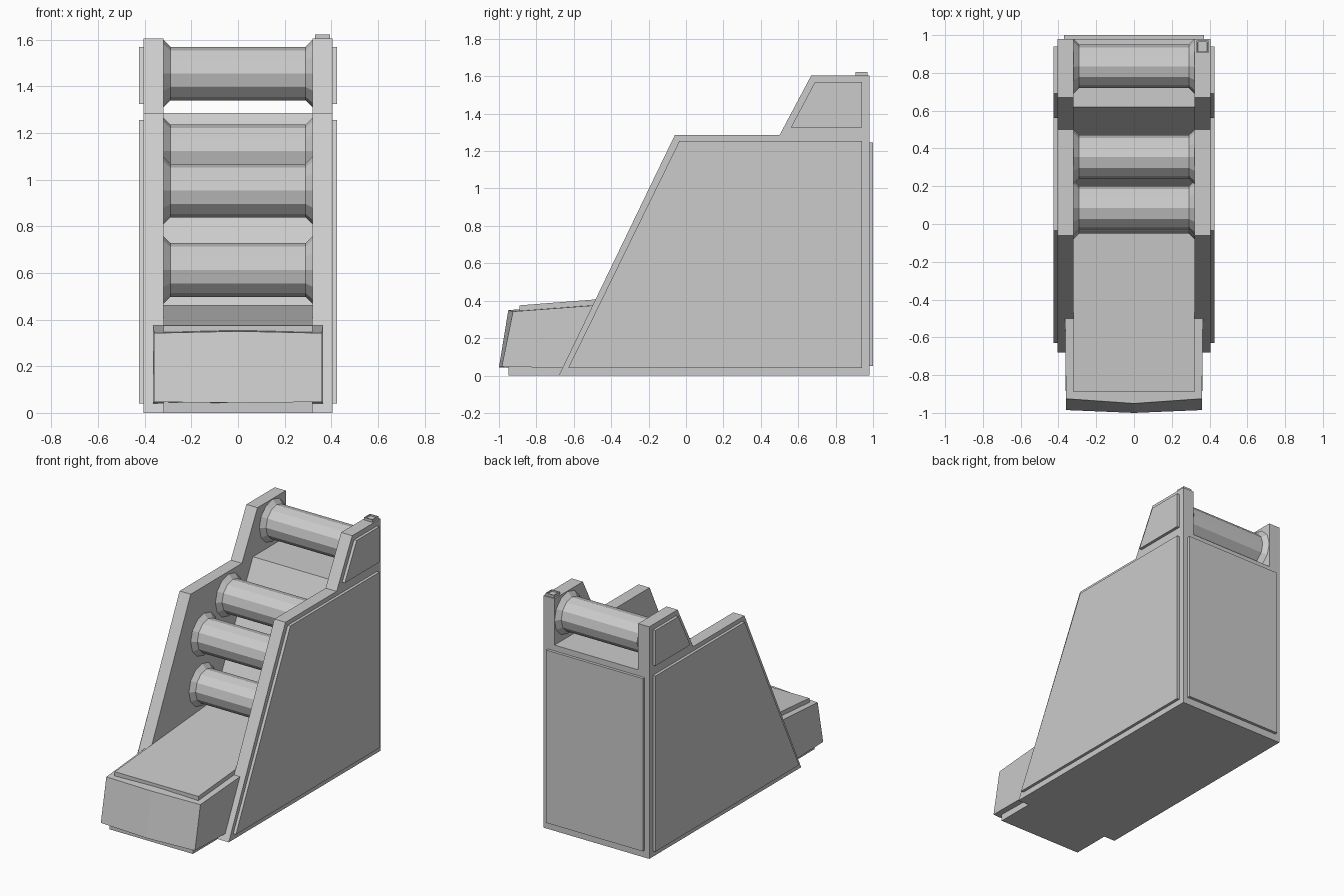
import bpy, bmesh
from math import pi, sin, cos

if "Cube" in bpy.data.objects:
    bpy.data.objects.remove(bpy.data.objects["Cube"])


def finish(bm, name):
    bmesh.ops.recalc_face_normals(bm, faces=bm.faces[:])
    me = bpy.data.meshes.new(name)
    bm.to_mesh(me)
    bm.free()
    ob = bpy.data.objects.new(name, me)
    bpy.context.collection.objects.link(ob)
    return ob


def loft(name, rings):
    """Closed solid through rings of points, capped at both ends."""
    bm = bmesh.new()
    loops = [[bm.verts.new(p) for p in ring] for ring in rings]
    n = len(loops[0])
    for a, b in zip(loops, loops[1:]):
        for i in range(n):
            j = (i + 1) % n
            bm.faces.new((a[i], a[j], b[j], b[i]))
    bm.faces.new(loops[0])
    bm.faces.new(loops[-1])
    return finish(bm, name)


def slab(name, profile, x0, x1):
    """Extrude a (y, z) profile from x0 to x1."""
    return loft(name, [[(x, y, z) for y, z in profile] for x in (x0, x1)])


def box(name, x0, x1, y0, y1, z0, z1):
    return slab(name, [(y0, z0), (y1, z0), (y1, z1), (y0, z1)], x0, x1)


def roller(name, y, z):
    """Twelve-sided drum with flared ends."""
    rings = []
    for x, r in ((-0.32, 0.145), (-0.29, 0.115), (0.29, 0.115), (0.32, 0.145)):
        rings.append([(x, y + r * cos(k * pi / 6), z + r * sin(k * pi / 6))
                      for k in range(12)])
    return loft(name, rings)


# Inner body: toe slab, sloping deck, inclined back wall, rear shelf
slab("inner_body", [(-0.95, 0), (-0.95, 0.05), (-0.89, 0.05), (-0.89, 0.375),
                    (0.20, 0.46), (0.62, 1.285), (0.98, 1.285), (0.98, 0)],
     -0.32, 0.32)

# Side walls with raised outer panels, mirrored left and right
wall = [(-0.68, 0), (-0.06, 1.285), (0.50, 1.285), (0.67, 1.605),
        (0.98, 1.605), (0.98, 0)]
lower = [(-0.63, 0.04), (-0.035, 1.255), (0.94, 1.255), (0.94, 0.04)]
upper = [(0.56, 1.325), (0.69, 1.57), (0.94, 1.57), (0.94, 1.325)]
for side, s in (("left", -1), ("right", 1)):
    slab(f"side_wall_{side}", wall, s * 0.32, s * 0.405)
    slab(f"lower_panel_{side}", lower, s * 0.40, s * 0.425)
    slab(f"upper_panel_{side}", upper, s * 0.40, s * 0.425)

# Back panel
box("back_panel", -0.37, 0.37, 0.975, 1.0, 0.05, 1.245)

# Front tray with a slightly pointed, leaning front
loft("front_tray", [
    [(-0.36, -0.985, 0.047), (0, -1.0, 0.043), (0.36, -0.985, 0.047),
     (0.365, -0.60, 0.04), (-0.365, -0.60, 0.04)],
    [(-0.36, -0.925, 0.342), (0, -0.95, 0.35), (0.36, -0.925, 0.342),
     (0.365, -0.46, 0.377), (-0.365, -0.46, 0.377)]])

# Rollers
for i, (y, z) in enumerate([(0.065, 0.613), (0.085, 0.953),
                            (0.355, 1.122), (0.835, 1.455)]):
    roller(f"roller_{i + 1}", y, z)

# Small button on the right wall with a recessed square
bm = bmesh.new()
bmesh.ops.create_cube(bm, size=1)
for v in bm.verts:
    v.co = (0.3625 + v.co.x * 0.065, 0.938 + v.co.y * 0.066,
            1.61 + v.co.z * 0.024)
top = max(bm.faces, key=lambda f: f.calc_center_median().z)
bmesh.ops.inset_region(bm, faces=[top], thickness=0.010)
bmesh.ops.inset_region(bm, faces=[top], thickness=0.002, depth=-0.008)
finish(bm, "top_button")
